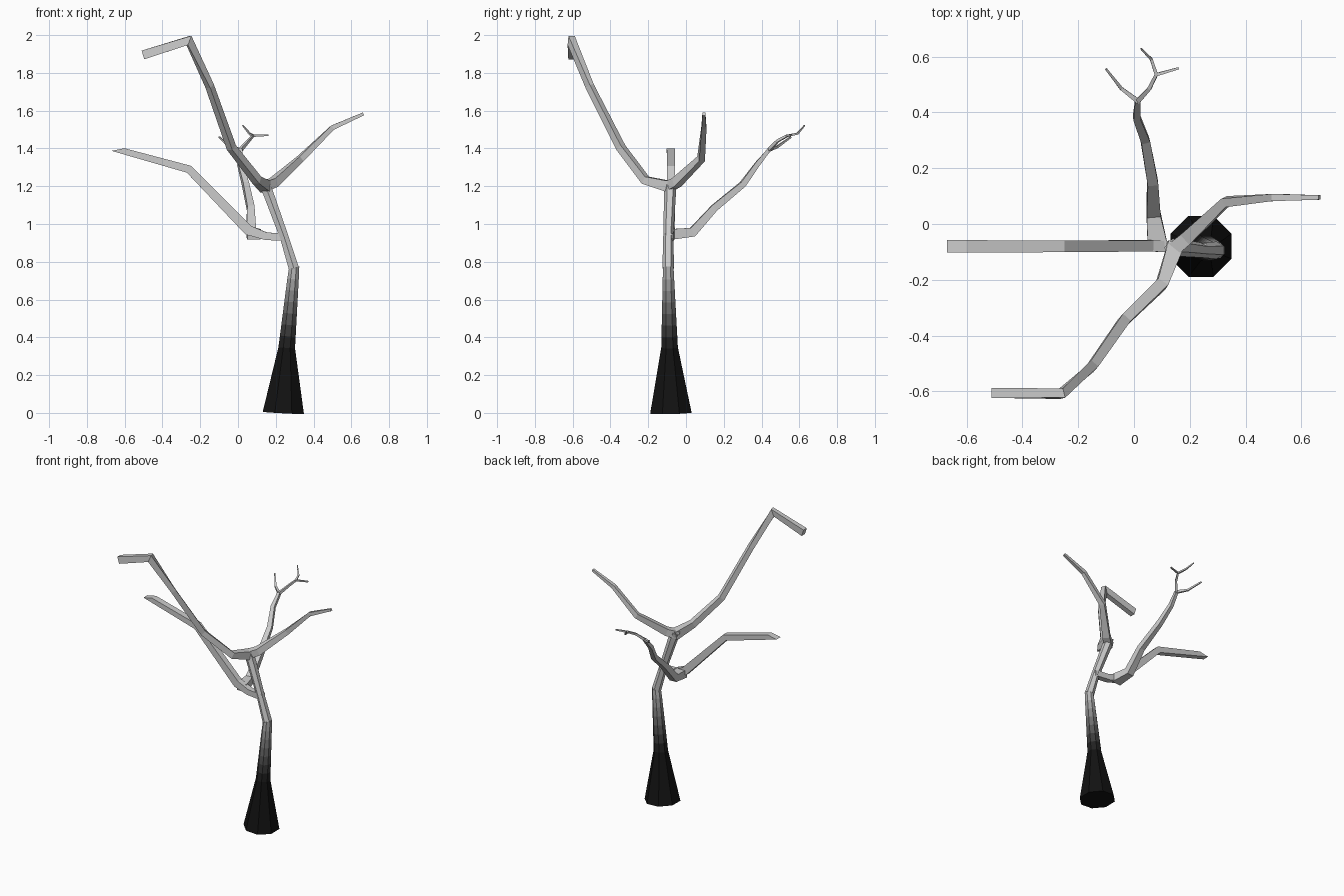
import bpy, math
from mathutils import Vector

if "Cube" in bpy.data.objects:
    bpy.data.objects.remove(bpy.data.objects["Cube"])


def tube(name, path, n=4, ref=(0, 0, 1), tip_normal=None):
    """Faceted tube through (x, y, z, half_width, half_height) points."""
    pts = [Vector(p[:3]) for p in path]
    verts, faces = [], []
    last = len(pts) - 1
    for i, p in enumerate(path):
        t = Vector()
        if i > 0:
            t += (pts[i] - pts[i - 1]).normalized()
        if i < last:
            t += (pts[i + 1] - pts[i]).normalized()
        if i == last and tip_normal:
            t = Vector(tip_normal)
        t.normalize()
        side = t.cross(Vector(ref)).normalized()
        up = side.cross(t)
        w, h = p[3], p[-1]
        k = 1 / math.cos(math.pi / n)
        for j in range(n):
            a = math.tau * (j + 0.5) / n
            verts.append(pts[i] + side * (w * k * math.cos(a)) + up * (h * k * math.sin(a)))
    for i in range(last):
        for j in range(n):
            a, b = i * n + j, i * n + (j + 1) % n
            faces.append((a, b, b + n, a + n))
    faces.append(tuple(reversed(range(n))))
    faces.append(tuple(range(last * n, last * n + n)))
    mesh = bpy.data.meshes.new(name)
    mesh.from_pydata(verts, [], faces)
    ob = bpy.data.objects.new(name, mesh)
    bpy.context.collection.objects.link(ob)
    return ob


def mix(a, b, f):
    return tuple(x + (y - x) * f for x, y in zip(a, b))


# lower trunk: flared octagonal foot, then bands fading from black to grey
foot = (0.24, -0.08, 0.0, 0.109)
neck = (0.258, -0.087, 0.345, 0.044)
bend = (0.297, -0.094, 0.77, 0.028)
BANDS = 7
trunk = tube("trunk", [foot] + [mix(neck, bend, i / BANDS) for i in range(BANDS + 1)],
             n=8, ref=(0, 1, 0), tip_normal=(-0.2, 0, 1))
for i in range(BANDS + 1):
    v = 0.006 + 0.45 * (i / BANDS) ** 2
    mat = bpy.data.materials.new("bark_%d" % i)
    mat.diffuse_color = (v, v, v, 1)
    mat.use_nodes = True
    mat.node_tree.nodes["Principled BSDF"].inputs["Base Color"].default_value = mat.diffuse_color
    trunk.data.materials.append(mat)
for f in trunk.data.polygons:
    f.material_index = min(f.index // 8, BANDS)
trunk.data.polygons[len(trunk.data.polygons) - 2].material_index = 0

# upper trunk up to the fork
tube("upper_trunk", [(0.296, -0.094, 0.765, 0.027), (0.245, -0.094, 0.93, 0.023),
                     (0.165, -0.085, 1.15, 0.027), (0.14, -0.085, 1.215, 0.028)],
     n=6, ref=(0, 1, 0))

# right limb
tube("right_limb", [(0.13, -0.10, 1.195, 0.026), (0.19, -0.05, 1.22, 0.024),
                    (0.33, 0.08, 1.345, 0.017), (0.50, 0.095, 1.51, 0.013),
                    (0.664, 0.095, 1.583, 0.008)])

# tall front limb with a drooping end
tube("front_limb", [(0.15, -0.075, 1.195, 0.03), (0.10, -0.215, 1.232, 0.021),
                    (-0.035, -0.345, 1.405, 0.019), (-0.15, -0.51, 1.73, 0.017),
                    (-0.26, -0.608, 1.972, 0.017, 0.026),
                    (-0.503, -0.605, 1.895, 0.018, 0.024)])

# left limb with a slanted cut tip
tube("left_limb", [(0.26, -0.09, 0.93, 0.02), (0.15, -0.083, 0.935, 0.02),
                   (0.055, -0.078, 0.967, 0.02, 0.027), (-0.26, -0.08, 1.29, 0.021),
                   (-0.635, -0.08, 1.394, 0.022, 0.035)], tip_normal=(-0.2, 0, 1))

# back limb growing from the left limb
tube("back_limb", [(0.085, -0.08, 0.945, 0.036, 0.028), (0.07, 0.035, 0.957, 0.025),
                   (0.067, 0.15, 1.085, 0.019), (0.04, 0.30, 1.21, 0.016),
                   (0.01, 0.38, 1.32, 0.013), (0.014, 0.442, 1.395, 0.010)])

# twigs at the end of the back limb
start = (0.014, 0.44, 1.393, 0.009)
knot = (0.08, 0.535, 1.467, 0.006)
twigs = {
    "twig_left": [start, (-0.045, 0.485, 1.41, 0.006), (-0.10, 0.555, 1.46, 0.004)],
    "twig_right": [start, (0.055, 0.485, 1.44, 0.007), knot, (0.16, 0.558, 1.47, 0.004)],
    "twig_back": [knot, (0.062, 0.59, 1.478, 0.005), (0.025, 0.628, 1.522, 0.003)],
}
for name, path in twigs.items():
    tube(name, path)
